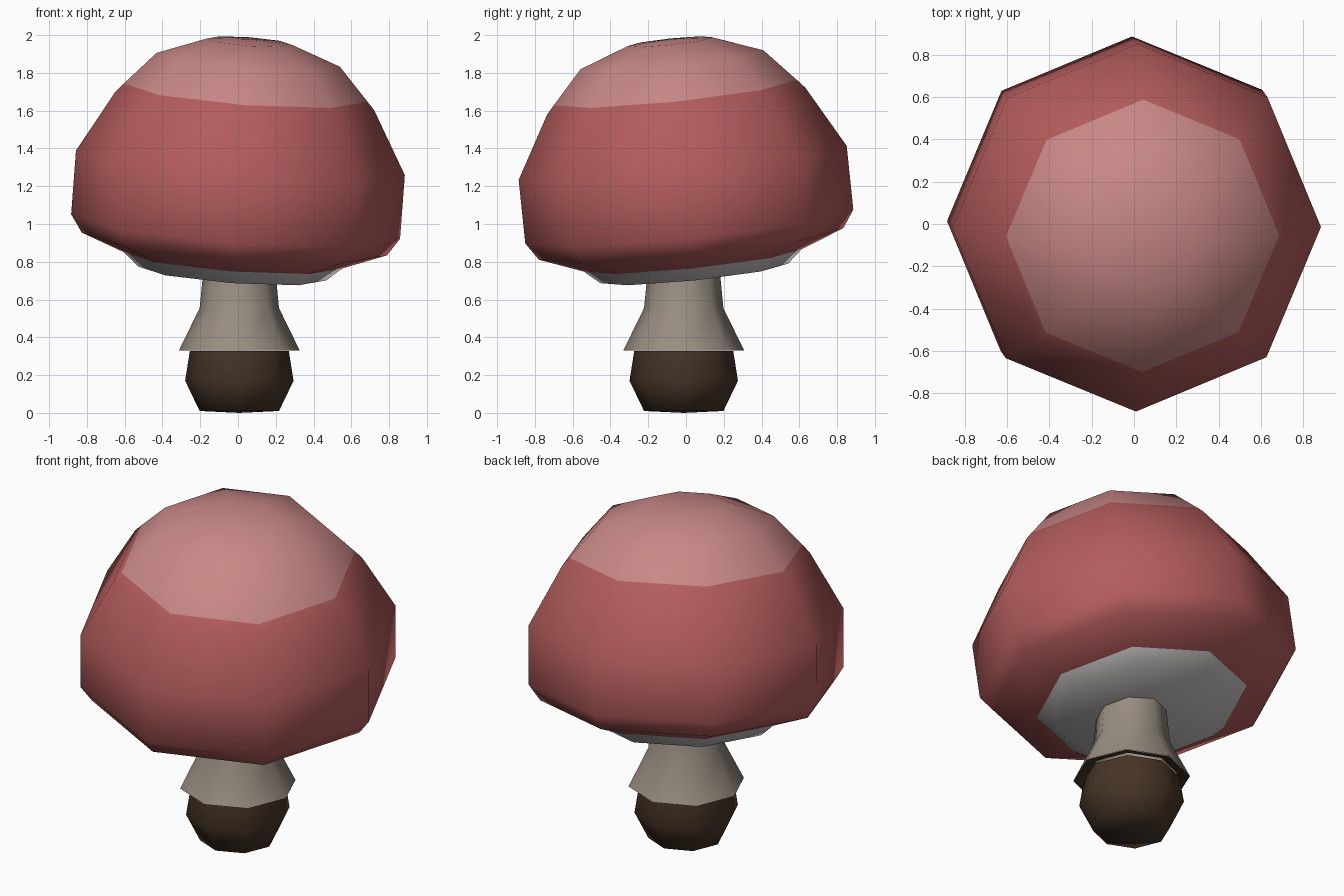
import bpy, bmesh, math
from mathutils import Vector, Matrix

cube = bpy.data.objects.get("Cube")
if cube:
    bpy.data.objects.remove(cube, do_unlink=True)

SIDES = 8


def material(name, srgb):
    lin = [((c / 255 + 0.055) / 1.055) ** 2.4 for c in srgb]
    m = bpy.data.materials.new(name)
    m.use_nodes = True
    m.diffuse_color = (*lin, 1)
    m.node_tree.nodes["Principled BSDF"].inputs["Base Color"].default_value = (*lin, 1)
    return m


def lathe(name, profile, mats, matrix, rule=None):
    """Turn a (radius, height) profile into an eight-sided smooth body."""
    bm = bmesh.new()
    rings = []
    for r, z in profile:
        if r == 0:
            rings.append([bm.verts.new((0, 0, z))] * SIDES)
        else:
            rings.append([bm.verts.new((r * math.cos(a), r * math.sin(a), z))
                          for a in (i * math.tau / SIDES for i in range(SIDES))])
    for low, high in zip(rings, rings[1:]):
        for i in range(SIDES):
            j = (i + 1) % SIDES
            corners = list(dict.fromkeys((low[i], low[j], high[j], high[i])))
            face = bm.faces.new(corners)
            face.smooth = True
            if rule:
                face.material_index = rule(face.calc_center_median().z)
    mesh = bpy.data.meshes.new(name)
    bm.to_mesh(mesh)
    bm.free()
    for m in mats:
        mesh.materials.append(m)
    obj = bpy.data.objects.new(name, mesh)
    obj.matrix_world = matrix
    bpy.context.collection.objects.link(obj)
    return obj


red = material("cap red", (180, 92, 92))
pale = material("crown pink", (200, 136, 134))
gill_grey = material("gill grey", (200, 196, 195))
stem_grey = material("stem grey brown", (152, 141, 129))
brown = material("base dark brown", (70, 52, 38))

# The cap leans forward and to its left about a pivot in its middle
PIVOT = 1.155
axis = Vector((0.075, -0.104, 1))
lean = Vector((0, 0, 1)).rotation_difference(axis).to_matrix().to_4x4()
tilted = Matrix.Translation((0, 0, PIVOT)) @ lean @ Matrix.Translation((0, 0, -PIVOT))
upright = Matrix.Translation((0.007, -0.012, 0))

# Cap with a paler crown
CROWN = 1.70
cap_profile = [(0.58, 0.805), (0.81, 0.892), (0.873, 0.985), (0.873, 1.325),
               (0.687, 1.655), (0.647, CROWN), (0.487, 1.875), (0.225, 1.972), (0, 1.985)]
lathe("cap", cap_profile, [red, pale], tilted, lambda z: int(z > CROWN))

# Gill disc under the cap
lathe("gills", [(0, 0.735), (0.5, 0.735), (0.58, 0.805)], [gill_grey], tilted)

# Stem with a flared skirt
lathe("stem", [(0.32, 0.33), (0.21, 0.555), (0.19, 0.76)], [stem_grey], upright)

# Bulbous base, closing the underside of the skirt
lathe("base", [(0, 0), (0.21, 0.01), (0.287, 0.17), (0.262, 0.328)], [brown], upright)
lathe("skirt_underside", [(0.25, 0.35), (0.318, 0.329)], [brown], upright).data.flip_normals()
